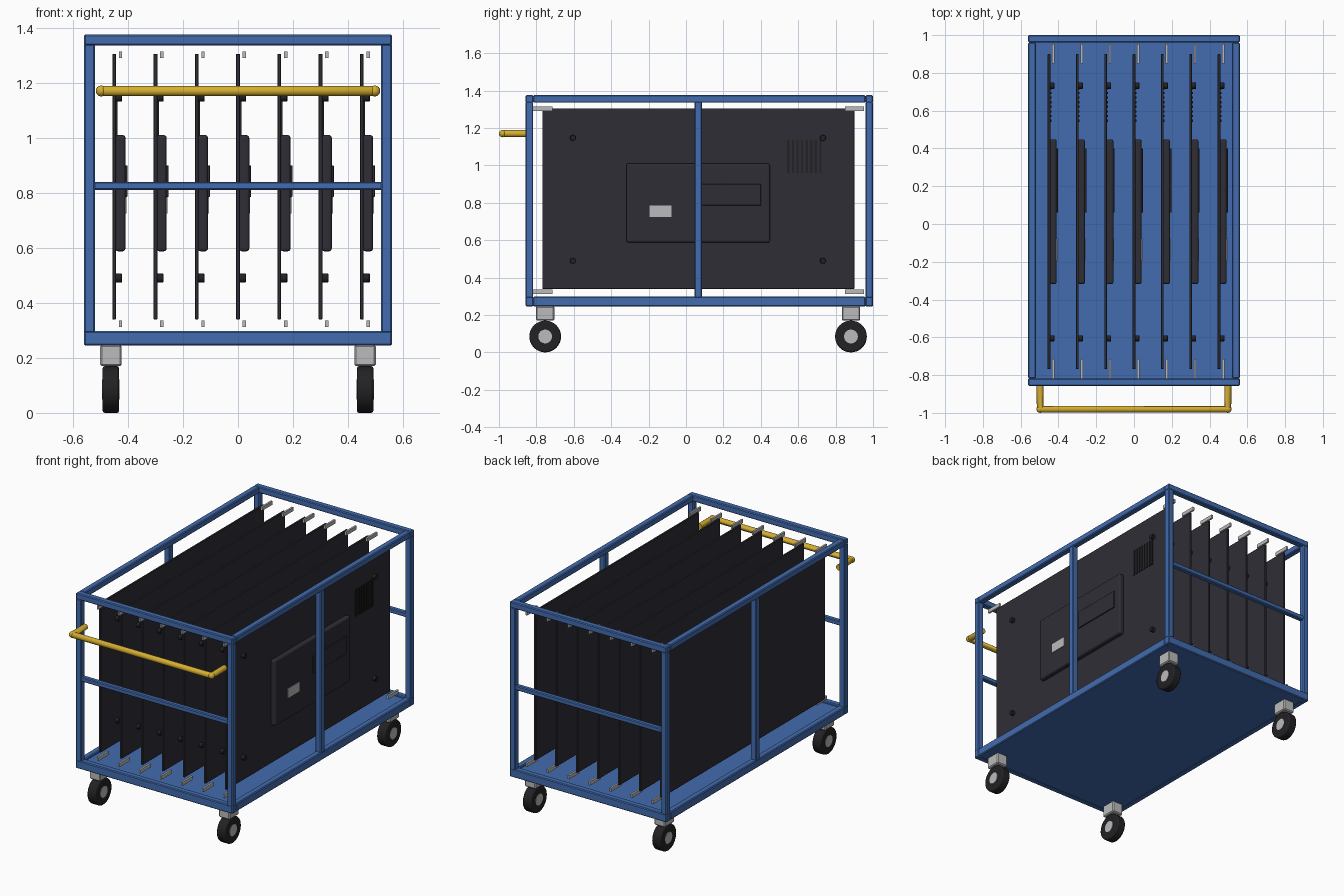
import bpy, math
from mathutils import Vector

if "Cube" in bpy.data.objects:
    bpy.data.objects.remove(bpy.data.objects["Cube"])


def material(name, rgb):
    m = bpy.data.materials.new(name)
    m.diffuse_color = (*rgb, 1)
    m.use_nodes = True
    m.node_tree.nodes["Principled BSDF"].inputs["Base Color"].default_value = m.diffuse_color
    return m


BLUE = material("blue_paint", (0.055, 0.150, 0.43))
YELLOW = material("yellow_paint", (0.66, 0.42, 0.03))
CHARCOAL = material("charcoal_plastic", (0.027, 0.027, 0.036))
BLACK = material("black_rubber", (0.016, 0.016, 0.018))
GREY = material("light_grey_metal", (0.50, 0.50, 0.51))


def finish(ob, name, mat, bevel=0, segs=1):
    ob.name = name
    ob.data.materials.append(mat)
    if bevel:
        mod = ob.modifiers.new("bevel", 'BEVEL')
        mod.width, mod.segments = bevel, segs
        mod.limit_method = 'ANGLE'
    return ob


def box(name, x, y, z, mat, bevel=0, segs=1):
    """Box from (min, max) ranges."""
    bpy.ops.mesh.primitive_cube_add(size=1)
    ob = bpy.context.object
    size = Vector([r[1] - r[0] for r in (x, y, z)])
    mid = Vector([(r[0] + r[1]) / 2 for r in (x, y, z)])
    for v in ob.data.vertices:
        v.co = Vector([a * b for a, b in zip(v.co, size)])
    ob.location = mid
    return finish(ob, name, mat, bevel, segs)


def disc(name, loc, r, depth, mat, sides=24, bevel=0, segs=1):
    """Cylinder whose axis runs along x."""
    bpy.ops.mesh.primitive_cylinder_add(vertices=sides, radius=r, depth=depth,
                                        location=loc, rotation=(0, math.pi / 2, 0))
    ob = bpy.context.object
    bpy.ops.object.shade_smooth_by_angle(angle=math.radians(35))
    return finish(ob, name, mat, bevel, segs)


# Frame limits
X, Y0, Y1, Z0, Z1, T = 0.56, -0.857, 1.0, 0.245, 1.375, 0.04
YM = 0.065
B = 0.005

# Bottom and top rails
for level, z in (("bottom", (Z0, 0.298)), ("top", (Z1 - T, Z1))):
    for y in ((Y0, Y0 + T), (Y1 - T, Y1)):
        box(level + "_end_rail", (-X, X), y, z, BLUE, B)
    for s in (-1, 1):
        x = sorted((s * X, s * (X - T)))
        box(level + "_side_rail", x, (Y0 + T, Y1 - T), z, BLUE, B)

# Posts on the corners and in the middle of each side
for s in (-1, 1):
    x = sorted((s * X, s * (X - T)))
    for y in (Y0, Y1 - T):
        box("corner_post", x, (y, y + T), (0.29, Z1 - T + 0.005), BLUE, B)
    box("middle_post", x, (YM - 0.02, YM + 0.02), (0.29, Z1 - T + 0.005), BLUE, B)

# Cross bars at both ends and the deck
for y in (Y0 + 0.004, Y1 - 0.036):
    box("end_cross_bar", (-X + T - 0.005, X - T + 0.005), (y, y + 0.032), (0.81, 0.84), BLUE, B)
box("deck", (-X + 0.03, X - 0.03), (Y0 + 0.03, Y1 - 0.03), (0.247, 0.285), BLUE)

# Push handle: one bent tube
curve = bpy.data.curves.new("push_handle", 'CURVE')
curve.dimensions = '3D'
curve.bevel_depth = 0.019
curve.bevel_resolution = 3
curve.use_fill_caps = True
path = [(-0.497, Y0 + 0.01), (-0.497, -0.974), (-0.490, -0.981),
        (0.490, -0.981), (0.497, -0.974), (0.497, Y0 + 0.01)]
spline = curve.splines.new('POLY')
spline.points.add(len(path) - 1)
for p, (px, py) in zip(spline.points, path):
    p.co = (px, py, 1.17, 1)
handle = bpy.data.objects.new("push_handle", curve)
bpy.context.collection.objects.link(handle)
curve.materials.append(YELLOW)
for s in (-1, 1):
    bpy.ops.mesh.primitive_uv_sphere_add(segments=16, ring_count=8, radius=0.02,
                                         location=(s * 0.497, -0.98, 1.17))
    bpy.ops.object.shade_smooth()
    finish(bpy.context.object, "handle_corner", YELLOW)

# Casters
for x in (-0.462, 0.462):
    for y in (-0.753, 0.882):
        box("caster_bracket", (x - 0.039, x + 0.039), (y - 0.049, y + 0.049),
            (0.17, 0.247), GREY, 0.006)
        disc("caster_tire", (x, y, 0.085), 0.085, 0.06, BLACK, 32, 0.008, 2)
        disc("caster_hub", (x, y, 0.085), 0.037, 0.064, GREY)

# Seven flat screens standing in the cart
for i in range(7):
    x = -0.45 + 0.15 * i
    box("screen_panel", (x - 0.007, x + 0.007), (-0.768, 0.90), (0.34, 1.305), CHARCOAL, 0.002)
    box("back_housing", (x + 0.004, x + 0.041), (-0.318, 0.448), (0.587, 1.01),
        CHARCOAL, 0.011, 3)
    box("connector_cover", (x + 0.038, x + 0.048), (0.06, 0.40), (0.785, 0.90), CHARCOAL, 0.002)
    box("label", (x + 0.040, x + 0.0445), (-0.195, -0.077), (0.725, 0.785), GREY)
    for y in (-0.605, 0.732):
        for z in (0.49, 1.147):
            disc("mount_knob", (x + 0.0165, y, z), 0.016, 0.025, BLACK, 16, 0.002)
    for k in range(8):
        y = 0.547 + 0.0245 * k
        box("vent_slat", (x + 0.005, x + 0.012), (y - 0.006, y + 0.006), (0.96, 1.135), BLACK)
    # Support clips at the four corners
    for y in ((-0.822, -0.715), (0.85, 0.953)):
        for z in ((0.313, 0.336), (1.29, 1.314)):
            box("support_clip", (x + 0.017, x + 0.029), y, z, GREY)
